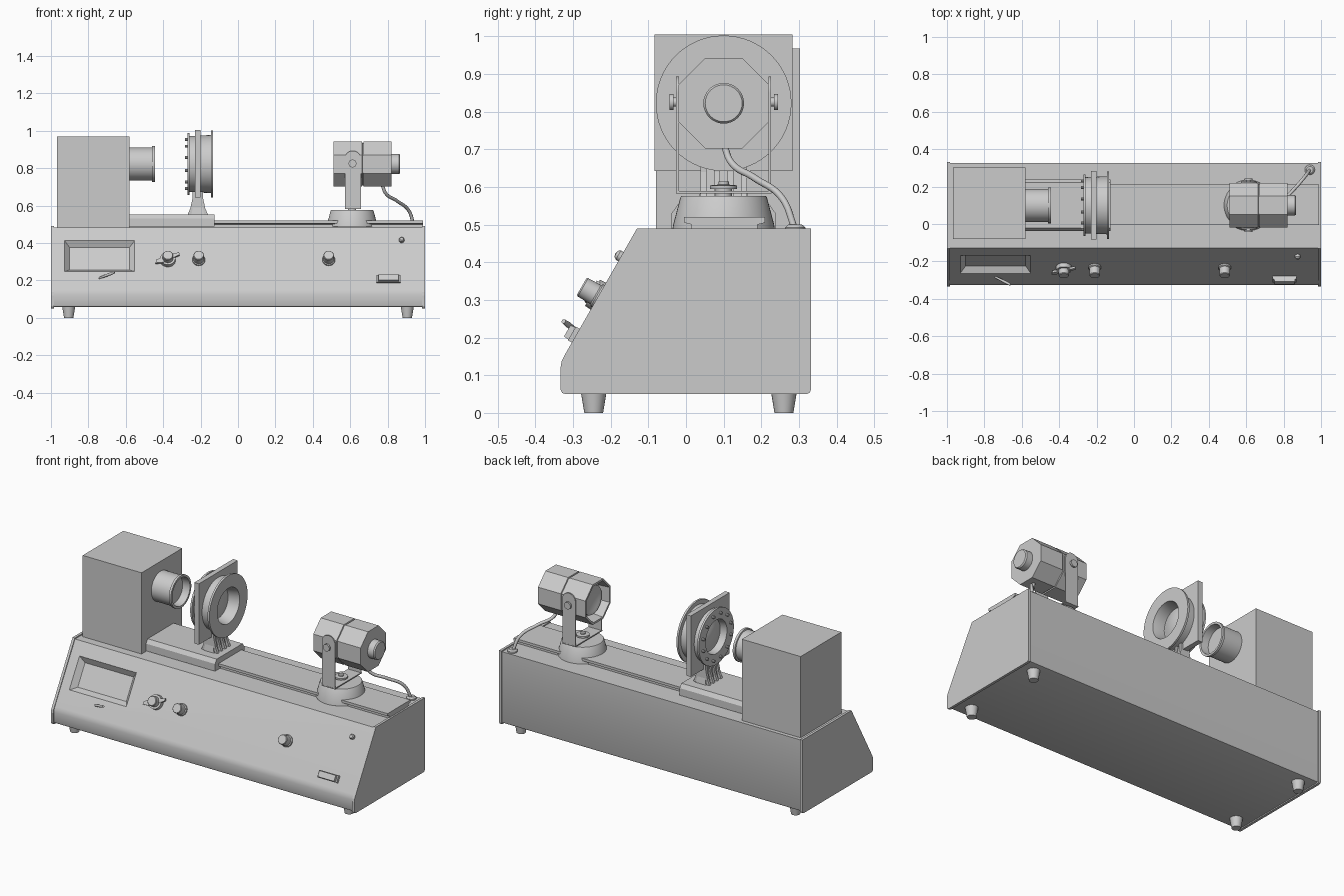
import bpy, bmesh, math
from mathutils import Vector, Matrix

if "Cube" in bpy.data.objects:
    bpy.data.objects.remove(bpy.data.objects["Cube"])


def finish(name, bm, smooth=False):
    bmesh.ops.recalc_face_normals(bm, faces=bm.faces[:])
    me = bpy.data.meshes.new(name)
    bm.to_mesh(me)
    bm.free()
    ob = bpy.data.objects.new(name, me)
    bpy.context.collection.objects.link(ob)
    bpy.ops.object.select_all(action='DESELECT')
    ob.select_set(True)
    bpy.context.view_layer.objects.active = ob
    if smooth:
        bpy.ops.object.shade_smooth_by_angle(angle=math.radians(30))
    return ob


def loft(name, rings, smooth=False):
    """Skin equal-length point loops and cap both ends."""
    bm = bmesh.new()
    vs = [[bm.verts.new(p) for p in r] for r in rings]
    n = len(vs[0])
    for a, b in zip(vs, vs[1:]):
        for i in range(n):
            bm.faces.new((a[i], a[(i + 1) % n], b[(i + 1) % n], b[i]))
    bm.faces.new(vs[0])
    bm.faces.new(vs[-1])
    return finish(name, bm, smooth)


def prism(name, pts, a, b, axis='X', smooth=False):
    place = (lambda p, t: (t, p[0], p[1])) if axis == 'X' else (lambda p, t: (p[0], t, p[1]))
    return loft(name, [[place(p, t) for p in pts] for t in (a, b)], smooth)


def box(name, x, y, z):
    return prism(name, [(y[0], z[0]), (y[1], z[0]), (y[1], z[1]), (y[0], z[1])], x[0], x[1])


def lathe(name, prof, origin=(0, 0, 0), axis=(0, 0, 1), n=48, offset=0.0, closed=False, smooth=True):
    """Revolve (radius, height) points around an axis."""
    M = Matrix.Translation(origin) @ Vector(axis).to_track_quat('Z', 'Y').to_matrix().to_4x4()
    bm = bmesh.new()
    rings = []
    for r, h in prof:
        if r == 0:
            rings.append([bm.verts.new(M @ Vector((0, 0, h)))] * n)
        else:
            rings.append([bm.verts.new(M @ Vector((r * math.cos(t), r * math.sin(t), h)))
                          for t in (offset + 2 * math.pi * i / n for i in range(n))])
    pairs = list(zip(rings, rings[1:])) + ([(rings[-1], rings[0])] if closed else [])
    for a, b in pairs:
        for i in range(n):
            j = (i + 1) % n
            bm.faces.new(dict.fromkeys((a[i], a[j], b[j], b[i])))
    return finish(name, bm, smooth)


# frame of the sloping front panel
UP = Vector((0, 0.496, 0.868))
OUT = Vector((0, -0.868, 0.496))


def on_panel(x, z, u=0.0, v=0.0, h=0.0):
    return Vector((x + u, -0.13 - (0.49 - z) * 0.571, z)) + UP * v + OUT * h


def panel_block(name, x, z, sections):
    """Stack of rectangles (half width, half height, height) along the panel normal."""
    return loft(name, [[on_panel(x, z, su * w, sv * t, h) for su, sv in
                        ((-1, -1), (1, -1), (1, 1), (-1, 1))] for w, t, h in sections])


# console body with slightly larger end plates
side = [(-0.32, 0.05), (0.32, 0.05), (0.328, 0.053), (0.332, 0.062), (0.332, 0.49), (-0.13, 0.49),
        (-0.323, 0.152), (-0.33, 0.138), (-0.333, 0.12), (-0.333, 0.062), (-0.329, 0.053)]
inner = [(y * 0.98, 0.27 + (z - 0.27) * 0.97) for y, z in side]
body = prism('console_body', inner, -0.987, 0.987, smooth=True)
for s, nm in ((-1, 'left'), (1, 'right')):
    prism(nm + '_end_plate', side, s * 0.985, s * 1.0)

# recessed display window
cut = panel_block('display_cutter', -0.74, 0.333,
                  [(0.16, 0.069, -0.035), (0.187, 0.095, -0.006), (0.2, 0.108, 0.02)])
m = body.modifiers.new('display', 'BOOLEAN')
m.operation, m.object, m.solver = 'DIFFERENCE', cut, 'EXACT'
bpy.context.view_layer.objects.active = body
bpy.ops.object.modifier_apply(modifier='display')
bpy.data.objects.remove(cut)

# feet
for x in (-0.905, 0.905):
    for y in (-0.245, 0.26):
        lathe('foot', [(0, 0), (0.025, 0), (0.035, 0.06), (0, 0.06)], (x, y, 0), n=24)

# front panel knobs
for x in (-0.375, -0.21, 0.485):
    lathe('knob', [(0, -0.012), (0.034, -0.012), (0.034, 0.004), (0.029, 0.008),
                   (0.028, 0.047), (0.025, 0.051), (0, 0.051)], on_panel(x, 0.31), OUT, 32)
lathe('selector_collar', [(0, -0.012), (0.042, -0.012), (0.04, 0.018), (0, 0.018)],
      on_panel(-0.375, 0.31), OUT, 32)
loft('selector_lever', [[on_panel(-0.375, 0.31, u, v, h) for u, v in
                         ((-0.066, -0.032), (-0.03, -0.03), (0.062, 0.018), (0.06, 0.034),
                          (0.02, 0.02), (-0.062, -0.012))] for h in (0.012, 0.024)])

# indicator lamp, toggle and rocker switch
lathe('indicator_lamp', [(0, -0.012), (0.014, -0.012), (0.014, 0.008), (0.009, 0.015), (0, 0.017)],
      on_panel(0.875, 0.415), OUT, 20)
base = on_panel(-0.735, 0.215)
tip = Vector((-0.66, -0.325, 0.243))
lathe('toggle_lever', [(0, -0.01), (0.005, -0.01), (0.008, 0.06), (0.006, (tip - base).length),
                       (0, (tip - base).length)], base, tip - base, 12)
panel_block('rocker_switch', 0.805, 0.205, [(0.064, 0.021, -0.012), (0.064, 0.021, 0.012),
                                            (0.056, 0.019, 0.012), (0.054, 0.017, 0.026)])

# rail with undercut sides, and the saddle
prism('rail', [(0.015, 0.48), (0.19, 0.48), (0.19, 0.5), (0.21, 0.505), (0.21, 0.52),
               (-0.005, 0.52), (-0.005, 0.505), (0.015, 0.5)], -0.6, 0.99)
prism('saddle', [(-0.038, 0.487), (0.238, 0.487), (0.238, 0.53), (0.222, 0.553),
                 (-0.022, 0.553), (-0.038, 0.53)], -0.6, -0.125)

# lamp housing with nozzle
box('lamp_housing', (-0.968, -0.58), (-0.08, 0.303), (0.484, 0.968))
AX = (1, 0, 0)
C = (0, 0.1, 0.822)
lathe('lamp_nozzle', [(0, -0.585), (0.088, -0.585), (0.088, -0.461), (0.096, -0.459), (0.096, -0.445),
                      (0.083, -0.445), (0.079, -0.49), (0, -0.49)], C, AX)

# lens mount: flanged ring, square plate, glass, screws
lathe('lens_ring', [(0.18, -0.133), (0.18, -0.145), (0.155, -0.145), (0.15, -0.258), (0.165, -0.258),
                    (0.165, -0.27), (0.1, -0.27), (0.09, -0.21), (0.105, -0.133)], C, AX, 64, closed=True)
box('lens_plate', (-0.23, -0.2), (-0.083, 0.283), (0.642, 1.005))
lathe('lens_glass', [(0, -0.25), (0.05, -0.243), (0.092, -0.228), (0.092, -0.202),
                     (0.05, -0.187), (0, -0.18)], C, AX, 32)
for i in range(12):
    a = math.tau * (i + 0.5) / 12
    lathe('ring_screw', [(0, -0.284), (0.008, -0.284), (0.008, -0.265), (0, -0.265)],
          (0, 0.1 + 0.135 * math.cos(a), 0.822 + 0.135 * math.sin(a)), AX, 10)


# flared, ribbed stand under the lens plate
def stand_ring(x0, x1, w, z):
    return [(x0, 0.1 - w, z), (x1, 0.1 - w, z), (x1, 0.1 + w, z), (x0, 0.1 + w, z)]


loft('lens_stand', [stand_ring(-0.25, -0.18, 0.07, 0.545), stand_ring(-0.24, -0.19, 0.06, 0.6),
                    stand_ring(-0.235, -0.195, 0.06, 0.66)])
for k in range(4):
    y = 0.1 + (k - 1.5) * 0.036
    prism('stand_rib', [(-0.272, 0.545), (-0.158, 0.545), (-0.175, 0.585), (-0.187, 0.64),
                        (-0.187, 0.675), (-0.243, 0.675), (-0.243, 0.64), (-0.255, 0.585)],
          y - 0.008, y + 0.008, 'Y')

# camera pedestal and swivel nut
P = (0.61, 0.1, 0)
lathe('pedestal', [(0, 0.487), (0.136, 0.487), (0.134, 0.5), (0.115, 0.572), (0.112, 0.576), (0, 0.576)], P)
lathe('swivel_nut', [(0, 0.57), (0.022, 0.57), (0.022, 0.594), (0.036, 0.594), (0.036, 0.604),
                     (0.014, 0.606), (0.014, 0.614), (0, 0.614)], P, n=32)

# yoke: base strip, two round-topped arms, pivot knobs
box('yoke_base', (0.571, 0.657), (-0.027, 0.227), (0.583, 0.589))
arm = [(0.571, 0.583), (0.657, 0.583)] + [
    (0.614 + 0.043 * math.cos(math.pi * i / 16), 0.85 + 0.043 * math.sin(math.pi * i / 16))
    for i in range(17)]
for s, nm in ((-1, 'front'), (1, 'rear')):
    prism(nm + '_yoke_arm', arm, 0.1 + s * 0.119, 0.1 + s * 0.126, 'Y', smooth=True)
    lathe(nm + '_pivot_knob', [(0, 0.115), (0.012, 0.115), (0.012, 0.133), (0.021, 0.133),
                               (0.021, 0.144), (0, 0.144)], (0.612, 0.1, 0.825), (0, s, 0), 24)

# octagonal camera body, open at the front, with lens and rear cap
K = (0.51, 0.1, 0.822)
lathe('camera_body', [(0, 0.07), (0.112, 0.07), (0.117, 0), (0.1295, 0), (0.1295, 0.153), (0.123, 0.155),
                      (0.123, 0.16), (0.1295, 0.162), (0.1295, 0.312), (0, 0.312)],
      K, AX, 8, math.pi / 8, smooth=False)
lathe('camera_lens', [(0, 0.048), (0.07, 0.04), (0.08, 0.035), (0.085, 0.035), (0.085, 0.08), (0, 0.08)], K, AX)
lathe('camera_rear_cap', [(0, 0.3), (0.054, 0.3), (0.054, 0.35), (0.049, 0.357), (0, 0.357)], K, AX, 32)

# cable and grommet
cu = bpy.data.curves.new('cable', 'CURVE')
cu.dimensions, cu.bevel_depth, cu.bevel_resolution, cu.use_fill_caps = '3D', 0.009, 3, True
path = [(0.77, 0.1, 0.715), (0.79, 0.12, 0.665), (0.85, 0.18, 0.625), (0.915, 0.255, 0.57), (0.94, 0.29, 0.485)]
sp = cu.splines.new('BEZIER')
sp.bezier_points.add(len(path) - 1)
for bp, p in zip(sp.bezier_points, path):
    bp.co = p
    bp.handle_left_type = bp.handle_right_type = 'AUTO'
bpy.context.collection.objects.link(bpy.data.objects.new('cable', cu))
lathe('cable_grommet', [(0, 0.475), (0.027, 0.475), (0.027, 0.492), (0.018, 0.5), (0, 0.5)], (0.94, 0.29, 0), n=24)
